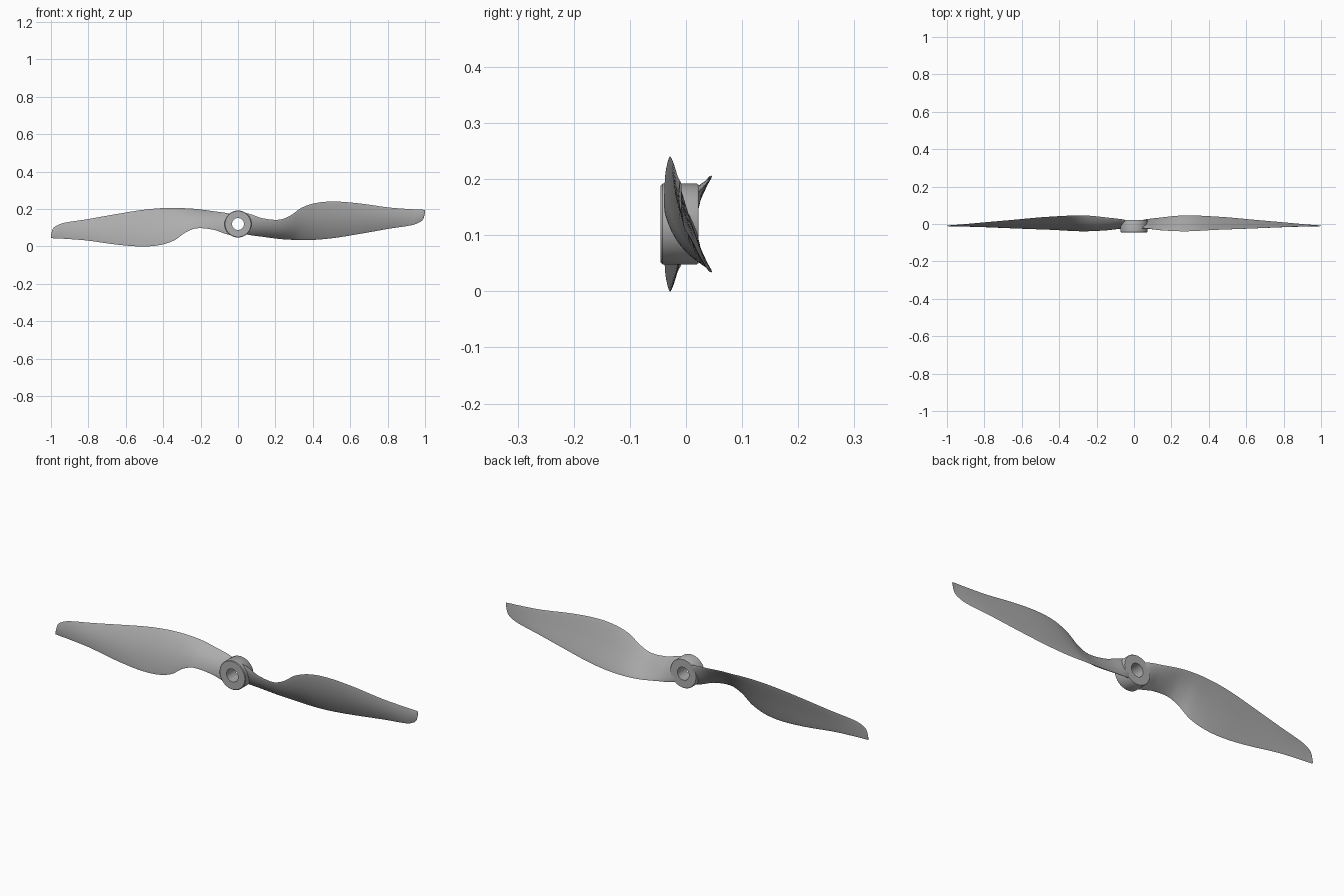
import bpy, bmesh, math
from mathutils import Vector, Matrix

if "Cube" in bpy.data.objects:
    bpy.data.objects.remove(bpy.data.objects["Cube"])

CZ = 0.12  # height of the propeller axis

grey = bpy.data.materials.new("propeller grey")
grey.diffuse_color = (0.42, 0.42, 0.42, 1)
grey.use_nodes = True
grey.node_tree.nodes["Principled BSDF"].inputs["Base Color"].default_value = grey.diffuse_color

# Blade stations: x, upper edge (y, z), lower edge (y, z), thickness, camber
STATIONS = [
    (0.040, -0.022, 0.180, 0.018, 0.066, 0.034, 0.000),
    (0.075, -0.024, 0.170, 0.026, 0.059, 0.030, 0.002),
    (0.130, -0.032, 0.151, 0.033, 0.052, 0.024, 0.004),
    (0.220, -0.038, 0.143, 0.043, 0.040, 0.018, 0.007),
    (0.280, -0.039, 0.165, 0.046, 0.036, 0.017, 0.008),
    (0.340, -0.037, 0.207, 0.045, 0.034, 0.016, 0.008),
    (0.420, -0.032, 0.233, 0.041, 0.036, 0.015, 0.008),
    (0.520, -0.028, 0.240, 0.034, 0.046, 0.014, 0.007),
    (0.650, -0.023, 0.230, 0.022, 0.067, 0.012, 0.006),
    (0.810, -0.016, 0.208, 0.008, 0.095, 0.009, 0.004),
    (0.930, -0.012, 0.199, -0.003, 0.114, 0.006, 0.002),
    (0.972, -0.011, 0.197, -0.006, 0.130, 0.005, 0.002),
    (0.992, -0.010, 0.196, -0.008, 0.150, 0.004, 0.001),
    (1.000, -0.010, 0.195, -0.009, 0.183, 0.003, 0.000),
]


def smooth_rows(rows, steps):
    """Catmull-Rom through the rows, with tangents scaled to uneven x spacing."""
    def slope(i, k):
        a, b = rows[max(i - 1, 0)], rows[min(i + 1, len(rows) - 1)]
        return (b[k] - a[k]) / (b[0] - a[0])
    out = []
    for i in range(len(rows) - 1):
        p, q = rows[i], rows[i + 1]
        h = q[0] - p[0]
        for s in range(steps):
            t = s / steps
            h1, h2 = 2*t**3 - 3*t*t + 1, t**3 - 2*t*t + t
            h3, h4 = 3*t*t - 2*t**3, t**3 - t*t
            out.append([p[0] + h * t] + [
                h1*p[k] + h2*h*slope(i, k) + h3*q[k] + h4*h*slope(i + 1, k)
                for k in range(1, len(p))])
    return out + [list(rows[-1])]


def section(row, n=14):
    """Closed airfoil loop bulging towards the front (-y)."""
    x, yu, zu, yl, zl, thick, camber = row
    a, b = Vector((x, yu, zu - CZ)), Vector((x, yl, zl - CZ))
    d = (b - a).normalized()
    normal = Vector((0, d.z, -d.y))  # front-facing side of the chord
    def point(u, side):
        bow = math.sin(math.pi * u)
        return a.lerp(b, u) + normal * (camber * bow + side * thick / 2 * bow ** 0.7)
    us = [(1 - math.cos(math.pi * i / n)) / 2 for i in range(n + 1)]
    return [point(u, 1) for u in us] + [point(u, -1) for u in us[-2:0:-1]]


def finish(name, bm, angle):
    bmesh.ops.recalc_face_normals(bm, faces=bm.faces)
    mesh = bpy.data.meshes.new(name)
    bm.to_mesh(mesh)
    bm.free()
    mesh.materials.append(grey)
    ob = bpy.data.objects.new(name, mesh)
    bpy.context.collection.objects.link(ob)
    bpy.ops.object.select_all(action='DESELECT')
    ob.select_set(True)
    bpy.context.view_layer.objects.active = ob
    bpy.ops.object.shade_smooth_by_angle(angle=math.radians(angle))


def blade(name, turn):
    bm = bmesh.new()
    rings = [[bm.verts.new(p) for p in section(r)] for r in smooth_rows(STATIONS, 5)]
    n = len(rings[0])
    for r0, r1 in zip(rings, rings[1:]):
        for i in range(n):
            j = (i + 1) % n
            bm.faces.new((r0[i], r0[j], r1[j], r1[i]))
    bm.faces.new(rings[0])
    bm.faces.new(rings[-1])
    bm.transform(Matrix.Translation((0, 0, CZ)) @ Matrix.Rotation(turn, 4, 'Y'))
    finish(name, bm, 50)


# Two identical blades, half a turn apart
blade("right_blade", 0)
blade("left_blade", math.pi)

# Hub: lathed ring with a bore, (radius, y) profile
PROFILE = [(0.032, -0.045), (0.069, -0.045), (0.072, -0.042), (0.072, 0.019),
           (0.070, 0.022), (0.032, 0.022)]
SEG = 64
bm = bmesh.new()
cols = []
for s in range(SEG):
    a = 2 * math.pi * s / SEG
    cols.append([bm.verts.new((r * math.cos(a), y, CZ + r * math.sin(a))) for r, y in PROFILE])
for s in range(SEG):
    c0, c1 = cols[s], cols[(s + 1) % SEG]
    for i in range(len(PROFILE)):
        j = (i + 1) % len(PROFILE)
        bm.faces.new((c0[i], c0[j], c1[j], c1[i]))
finish("hub", bm, 40)
